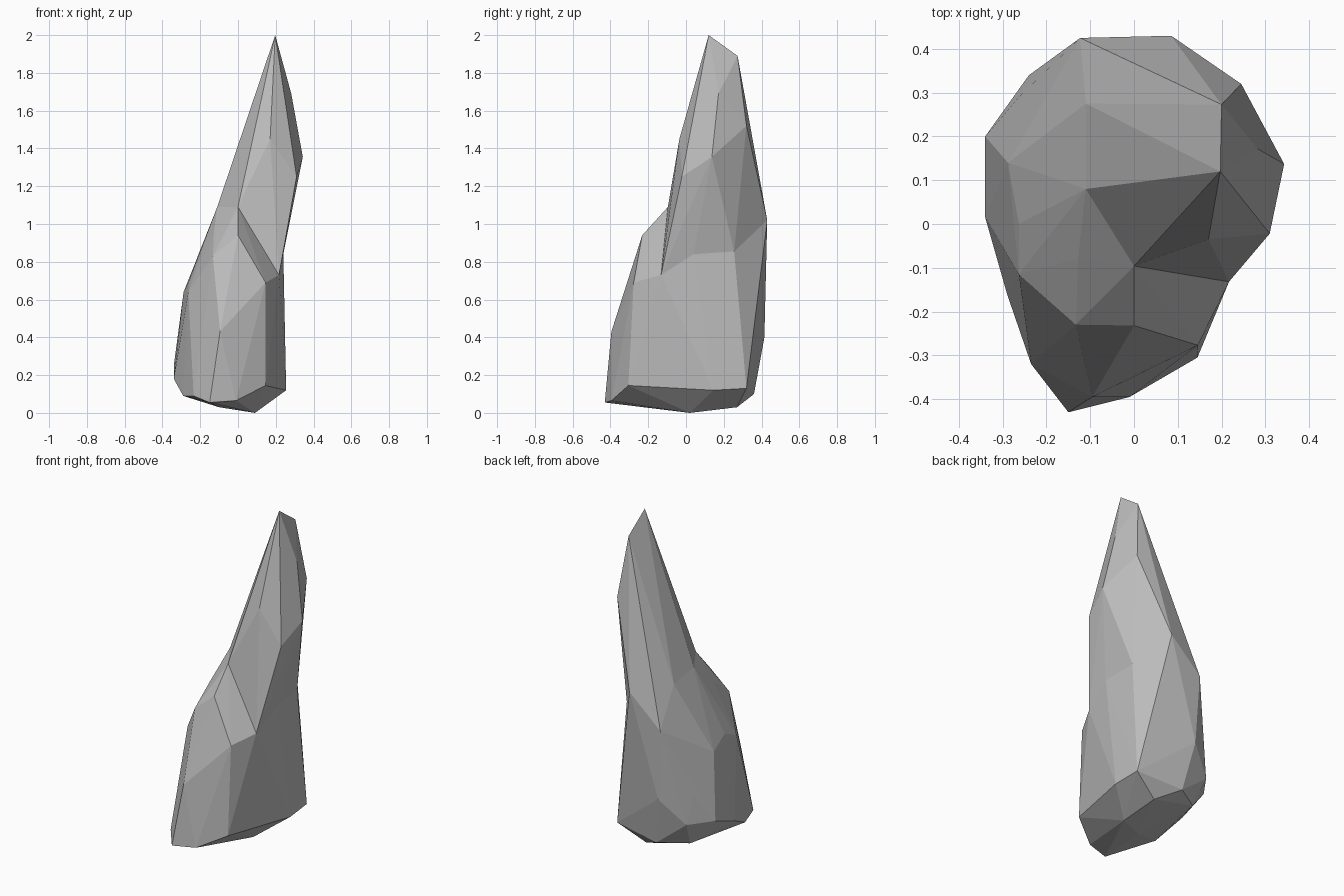
import bpy
import bmesh
from mathutils import Vector

default_cube = bpy.data.objects.get("Cube")
if default_cube:
    bpy.data.objects.remove(default_cube, do_unlink=True)

# Single stone colour
stone = bpy.data.materials.new("grey stone")
stone.use_nodes = True
stone_colour = (0.5, 0.5, 0.5, 1)
stone.diffuse_color = stone_colour
shader = next(n for n in stone.node_tree.nodes if n.type == "BSDF_PRINCIPLED")
shader.inputs["Base Color"].default_value = stone_colour


def faceted_chunk(name, *corner_groups):
    """Make a flat-faced convex chunk of stone around groups of corner points."""
    bm = bmesh.new()
    for group in corner_groups:
        for corner in group:
            bm.verts.new(Vector(corner))
    hull = bmesh.ops.convex_hull(bm, input=bm.verts)
    unused = {v for v in hull["geom_interior"] + hull["geom_unused"]
              if isinstance(v, bmesh.types.BMVert)}
    bmesh.ops.delete(bm, geom=list(unused), context="VERTS")
    bmesh.ops.recalc_face_normals(bm, faces=bm.faces)
    mesh = bpy.data.meshes.new(name)
    bm.to_mesh(mesh)
    bm.free()
    mesh.materials.append(stone)
    chunk = bpy.data.objects.new(name, mesh)
    bpy.context.collection.objects.link(chunk)
    return chunk


# Chamfered underside
foot = [(.09, .02, 0), (-.1, -.08, .03), (.08, .27, .03), (-.05, .36, .1),
        (-.15, -.43, .055), (-.01, -.395, .065), (.145, -.305, .145),
        (.2, -.065, .155), (.255, .145, .12), (.245, .32, .13),
        (-.235, -.32, .09), (-.29, -.16, .09), (-.21, .26, .1)]

# Widest band, above the foot
flanks = [(-.34, .015, .18), (-.34, .2, .25), (-.24, .34, .25),
          (-.26, .293, .42), (-.1, .415, .4), (-.095, -.395, .43)]

# Front lump and left-hand ledges
ledges = [(.146, -.277, .69), (0, -.232, .94), (-.133, -.23, .83),
          (-.263, -.115, .64), (-.263, 0, .69), (-.288, .14, .64),
          (-.128, -.08, .95)]

# Corners where the body meets the spire
waist = [(0, -.096, 1.09), (-.11, .08, 1.09), (-.11, .275, 1.06),
         (-.123, .425, .83), (.085, .43, 1.02), (.225, .255, .855),
         (.24, .04, .84), (.217, -.132, .73)]

# Leaning spire
spire_tip = [(.197, .12, 2), (.2, .273, 1.89), (.282, .172, 1.69),
             (.343, .137, 1.355), (.17, -.035, 1.45), (.31, -.022, 1.25),
             (.245, .32, 1.52)]
spire_root = [(0, .1, .5)]

rock = faceted_chunk("rock", foot, flanks, ledges, waist)
spire = faceted_chunk("spire", waist, spire_tip, spire_root)

# Fuse the spire into the body
fuse = rock.modifiers.new("fuse spire", "BOOLEAN")
fuse.operation = "UNION"
fuse.solver = "EXACT"
fuse.object = spire
bpy.context.view_layer.objects.active = rock
rock.select_set(True)
bpy.ops.object.modifier_apply(modifier=fuse.name)
bpy.data.objects.remove(spire, do_unlink=True)
